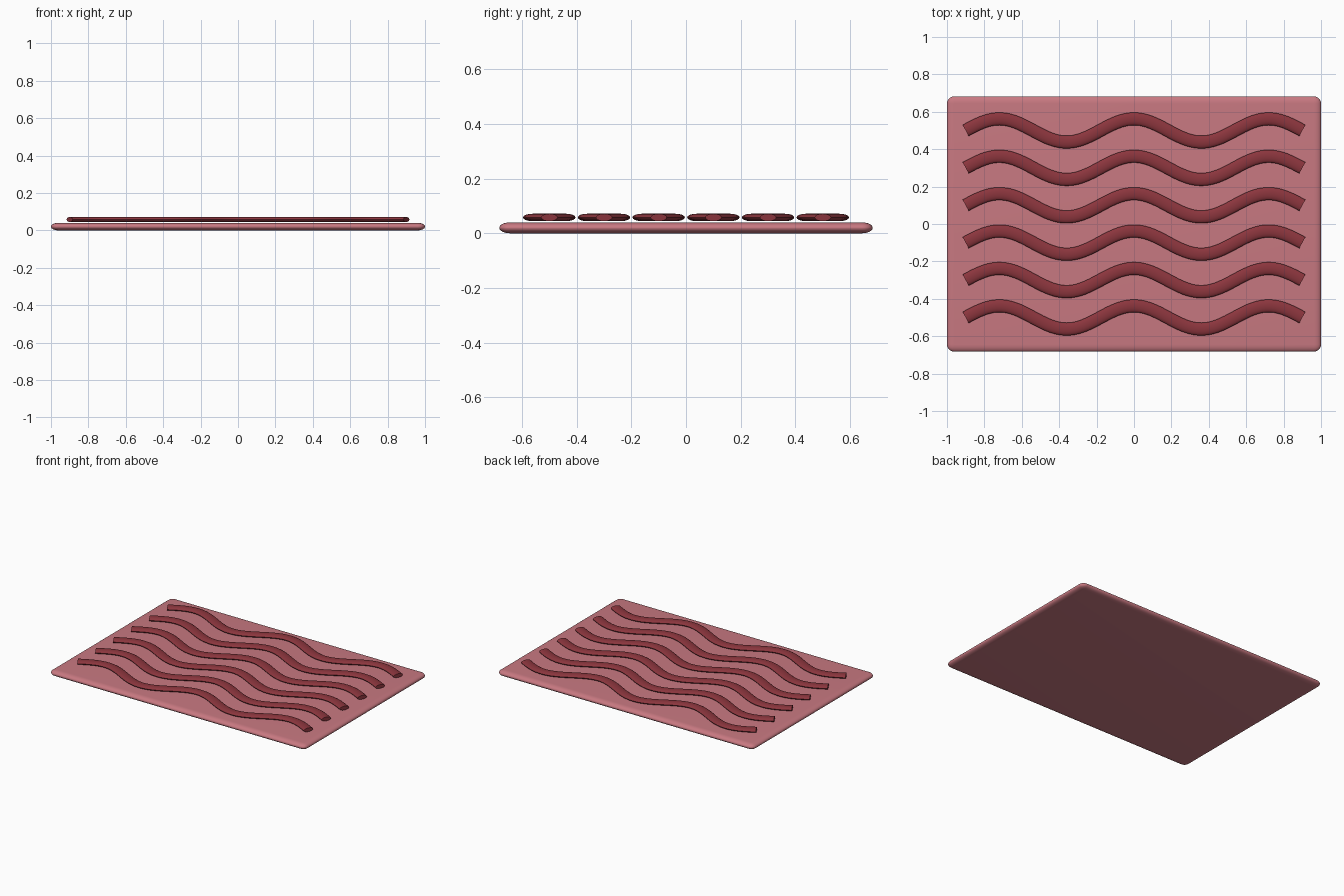
import bpy, bmesh, math
from mathutils import Vector

if "Cube" in bpy.data.objects:
    bpy.data.objects.remove(bpy.data.objects["Cube"])


def material(name, color):
    mat = bpy.data.materials.new(name)
    mat.use_nodes = True
    mat.diffuse_color = color
    mat.node_tree.nodes["Principled BSDF"].inputs["Base Color"].default_value = color
    return mat


def add_object(name, bm, mat):
    bmesh.ops.recalc_face_normals(bm, faces=bm.faces)
    mesh = bpy.data.meshes.new(name)
    bm.to_mesh(mesh)
    bm.free()
    mesh.materials.append(mat)
    obj = bpy.data.objects.new(name, mesh)
    bpy.context.collection.objects.link(obj)
    bpy.ops.object.select_all(action='DESELECT')
    obj.select_set(True)
    bpy.context.view_layer.objects.active = obj
    bpy.ops.object.shade_smooth_by_angle(angle=math.radians(40))
    return obj


pink = material("rose pink", (0.58, 0.19, 0.22, 1))
red = material("dark red", (0.26, 0.036, 0.047, 1))

# Slab: rounded box, flattened so its rim is elliptical
LENGTH, DEPTH, THICKNESS, ROUND = 2.0, 1.365, 0.04, 0.039
bm = bmesh.new()
bmesh.ops.create_cube(bm, size=1)
bmesh.ops.scale(bm, vec=(LENGTH, DEPTH, 2 * ROUND + 0.002), verts=bm.verts)
bmesh.ops.bevel(bm, geom=bm.edges[:], offset=ROUND, segments=6, profile=0.5,
                affect='EDGES')
bmesh.ops.scale(bm, vec=(1, 1, THICKNESS / (2 * ROUND + 0.002)), verts=bm.verts)
bmesh.ops.translate(bm, vec=(0, 0, THICKNESS / 2), verts=bm.verts)
add_object("slab", bm, pink)

# Wavy strips: an oval section swept along a cosine path
AMPLITUDE, WAVE, END = 0.062, 0.72, 0.9
HALF_WIDTH, HALF_HEIGHT, CENTRE_Z = 0.034, 0.0135, 0.058
STEPS, SIDES = 100, 16


def wavy_strip(name, y):
    bm = bmesh.new()
    k = math.tau / WAVE
    rings = []
    for i in range(STEPS + 1):
        x = -END + 2 * END * i / STEPS
        centre = Vector((x, y + AMPLITUDE * math.cos(k * x), CENTRE_Z))
        side = Vector((AMPLITUDE * k * math.sin(k * x), 1, 0)).normalized()
        ring = []
        for j in range(SIDES):
            a = math.tau * j / SIDES
            offset = side * HALF_WIDTH * math.cos(a)
            offset.z = HALF_HEIGHT * math.sin(a)
            ring.append(bm.verts.new(centre + offset))
        rings.append(ring)
    for a, b in zip(rings, rings[1:]):
        for j in range(SIDES):
            n = (j + 1) % SIDES
            bm.faces.new((a[j], a[n], b[n], b[j]))
    bm.faces.new(rings[0])
    bm.faces.new(rings[-1])
    add_object(name, bm, red)


for row in range(6):
    wavy_strip(f"wavy_strip_{row + 1}", -0.5 + 0.2 * row)
